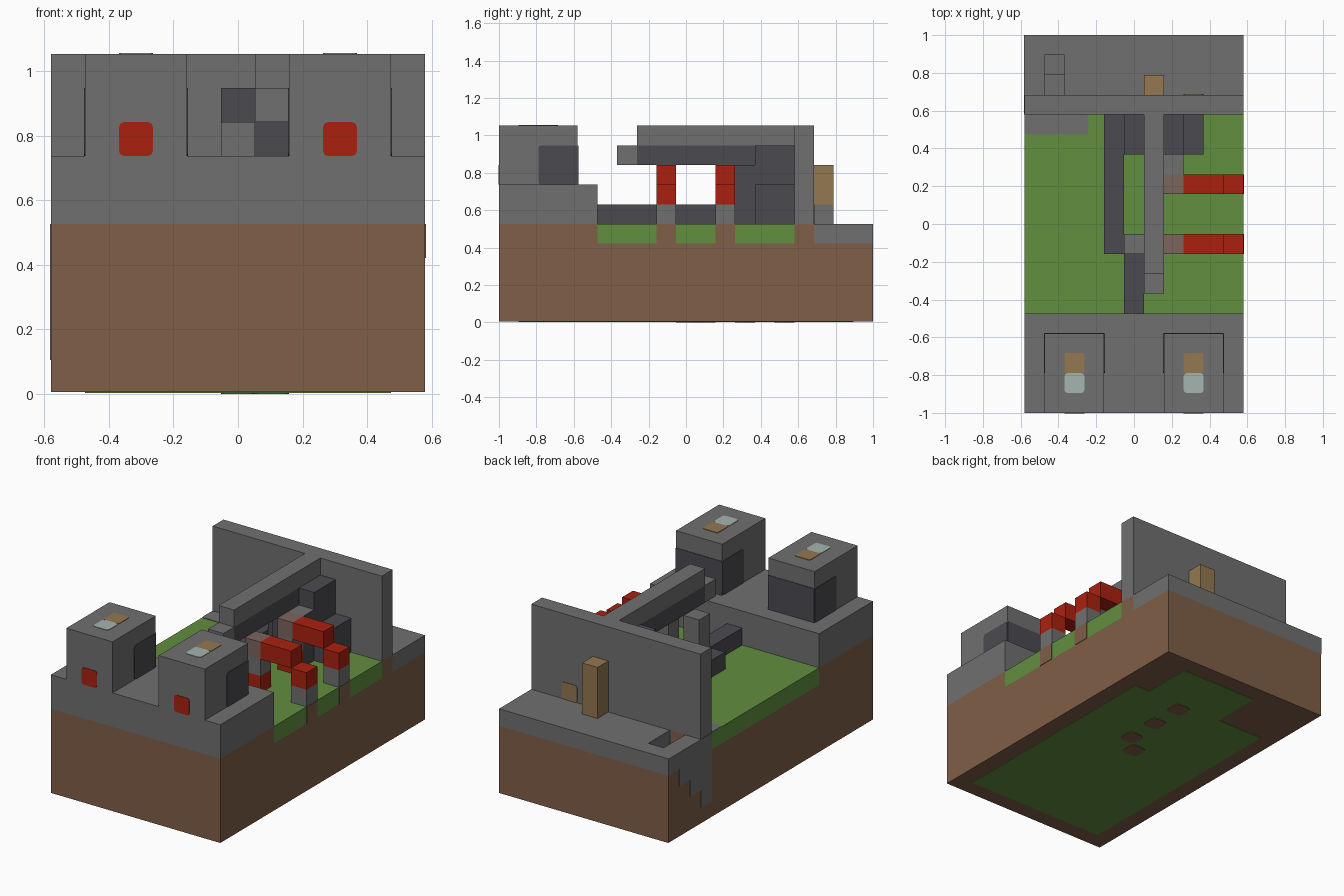
import bpy, bmesh
from mathutils import Vector

cube = bpy.data.objects.get("Cube")
if cube:
    bpy.data.objects.remove(cube, do_unlink=True)

U = 2 / 19          # one block of the 11 x 19 x 10 grid
T = 0.03            # thickness of painted plates, in blocks


def material(name, rgb):
    lin = [(c / 255 / 12.92) if c < 11 else ((c / 255 + 0.055) / 1.055) ** 2.4 for c in rgb]
    m = bpy.data.materials.new(name)
    m.use_nodes = True
    m.diffuse_color = (*lin, 1)
    m.node_tree.nodes["Principled BSDF"].inputs["Base Color"].default_value = (*lin, 1)
    return m


STONE = material("stone_gray", (112, 112, 112))
DARK = material("dark_stone", (75, 74, 80))
EARTH = material("earth_brown", (127, 94, 71))
GRASS = material("grass_green", (97, 143, 62))
RED = material("red", (170, 33, 15))
TAN = material("wood_tan", (147, 120, 80))
PALE = material("pale_glass", (165, 181, 175))
TAUPE = material("taupe", (122, 102, 92))


def box(name, x, y, z, mat, round_axis=None, r=0.15):
    """Box spanning block ranges; edges along round_axis can be softened."""
    lo, hi = Vector((x[0], y[0], z[0])), Vector((x[1], y[1], z[1]))
    bm = bmesh.new()
    bmesh.ops.create_cube(bm, size=1)
    for v in bm.verts:
        for k in range(3):
            v.co[k] = hi[k] if v.co[k] > 0 else lo[k]
    if round_axis is not None:
        edges = [e for e in bm.edges
                 if abs((e.verts[0].co - e.verts[1].co)[round_axis]) > 1e-4]
        bmesh.ops.bevel(bm, geom=edges, offset=r, segments=2, affect='EDGES', profile=0.5)
    for v in bm.verts:
        v.co = (v.co - Vector((5.5, 9.5, 0))) * U
    me = bpy.data.meshes.new(name)
    bm.to_mesh(me)
    bm.free()
    me.materials.append(mat)
    ob = bpy.data.objects.new(name, me)
    bpy.context.collection.objects.link(ob)
    return ob


FULL = (0, 11)

# Ground: earth block, lawn layer, rear ledge
earth = box("earth_base", FULL, (0, 19), (2 * T, 4), EARTH)
box("front_earth", FULL, (0, 5), (4, 5), EARTH)
box("lawn", FULL, (5, 15), (4, 5), GRASS)
box("wall_earth", FULL, (15, 16), (4, 5), EARTH)
ledge = box("rear_ledge", FULL, (16, 19), (4, 5), STONE)

# Stairwell sunk into the rear ledge
for j, depth in ((17, 4), (16, 3)):
    cutter = box("stair_cutter", (1, 2), (j, j + 1), (depth, 5.5), STONE)
    cutter.hide_render = True
    for ob in (earth, ledge):
        mod = ob.modifiers.new("stairwell", 'BOOLEAN')
        mod.operation = 'DIFFERENCE'
        mod.solver = 'EXACT'
        mod.material_mode = 'TRANSFER'
        mod.object = cutter
        bpy.context.view_layer.objects.active = ob
        bpy.ops.object.modifier_apply(modifier=mod.name)
    bpy.data.objects.remove(cutter, do_unlink=True)
    box("stair_tread", (1, 2), (j, j + 1), (depth, depth + T), STONE)

# Painted underside
box("underside_main", (1, 10), (1, 15), (T, 2 * T), GRASS)
box("underside_rear", (4, 9), (15, 18), (T, 2 * T), GRASS)
for i, j in ((6, 14), (6, 12), (6, 10), (5, 9)):
    box("underside_spot", (i, i + 1), (j, j + 1), (0, T), EARTH, 2, 0.25)

# Painted patches on the ground sides and lawn
for j in (8, 11):
    box("side_earth_gap", (11, 11 + T), (j, j + 1), (4, 5), EARTH)
for n in range(4):
    box("stepped_stone", (-T, 0), (18 - n, 19 - n), (4 - n, 5), STONE)
box("lawn_stone_patch", (0, 3.2), (14, 15), (5, 5 + T), STONE, 2)

# Front platform and twin towers
box("front_platform", FULL, (0, 5), (5, 7), STONE)
for i in (1, 7):
    box("tower", (i, i + 3), (0, 4), (7, 10), STONE)
    box("tower_red_window", (i + 1, i + 2), (-T, 0), (7, 8), RED, 1)
    box("tower_back_panel", (i, i + 3), (4, 4 + T), (7, 9), DARK)
    for x in (i - T, i + 3):
        box("tower_side_panel", (x, x + T), (2, 4), (7, 9), DARK, 0)
    box("roof_glass", (i + 1, i + 2), (1, 2), (10, 10 + T), PALE, 2)
    box("roof_hatch", (i + 1, i + 2), (2, 3), (10, 10 + T), TAN, 2, 0.08)

# Rear wall with wooden post
box("rear_wall", FULL, (15, 16), (5, 10), STONE)
box("post_top", (6, 7), (16, 17), (6, 8), TAN)
foot = box("post_foot", (6, 7), (16, 17), (5, 6), TAN)
foot.data.materials.append(STONE)
for f in foot.data.polygons:
    f.material_index = int(f.normal.x > 0.5)
box("wall_tan_patch", (8, 9), (16, 16 + T), (5, 6), TAN, 1)

# Long overhead beam
box("beam_top", (6, 7), (7, 15), (9, 10), STONE)
box("beam_lower", (6, 7), (7, 15), (8, 9), DARK)
box("beam_nose", (6, 7), (6, 7), (8, 9), STONE)

# Dark piers under the rear of the beam
box("centre_pier", (6, 7), (12, 15), (5, 8), DARK)
box("inner_pier", (5, 6), (13, 15), (5, 9), DARK)
box("tall_pier", (7, 8), (13, 15), (5, 9), DARK)
box("low_pier", (8, 9), (13, 15), (5, 7), DARK)
step = box("pier_step", (7, 8), (12, 13), (5, 8), DARK)
step.data.materials.append(STONE)
for f in step.data.polygons:
    f.material_index = int(f.normal.z > 0.5)

# Low curbs and small post
box("long_curb", (4, 5), (8, 15), (5, 6), DARK)
box("front_curb", (5, 6), (5, 8), (5, 6), DARK)
box("curb_post", (5, 6), (8, 9), (5, 8), STONE)

# Two stepped red arms
for j in (8, 11):
    y = (j, j + 1)
    box("arm_inner_leg", (7, 8), y, (6, 7), STONE)
    box("arm_inner_foot", (7, 8), y, (5, 6), RED)
    box("arm_root", (7, 8), y, (7, 8), TAUPE)
    box("arm_beam", (8, 10), y, (7, 8), RED)
    box("arm_end", (10, 11), y, (6, 7), RED)
    box("arm_outer_foot", (10, 11), y, (5, 6), STONE)
